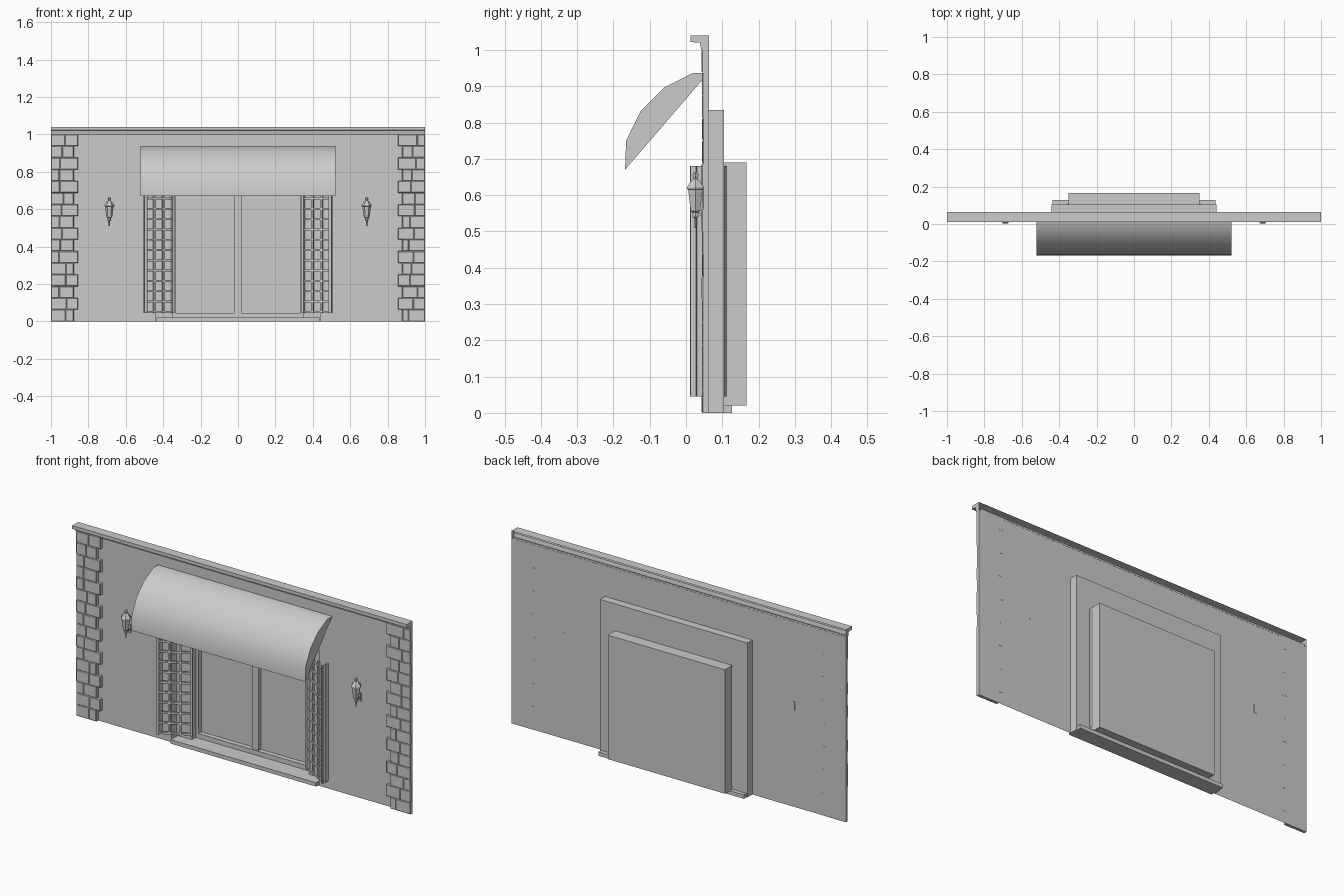
import bpy, bmesh, math, random
from mathutils import Matrix, Vector

if "Cube" in bpy.data.objects:
    bpy.data.objects.remove(bpy.data.objects["Cube"])

random.seed(4)


def finish(name, bm, smooth=None):
    bmesh.ops.recalc_face_normals(bm, faces=bm.faces)
    me = bpy.data.meshes.new(name)
    bm.to_mesh(me)
    bm.free()
    ob = bpy.data.objects.new(name, me)
    bpy.context.collection.objects.link(ob)
    if smooth:
        bpy.context.view_layer.objects.active = ob
        ob.select_set(True)
        bpy.ops.object.shade_smooth_by_angle(angle=math.radians(smooth))
        ob.select_set(False)
    return ob


def add_box(bm, x0, x1, y0, y1, z0, z1, mat=Matrix()):
    m = mat @ Matrix.Translation(((x0 + x1) / 2, (y0 + y1) / 2, (z0 + z1) / 2)) \
        @ Matrix.Diagonal((x1 - x0, y1 - y0, z1 - z0, 1))
    return bmesh.ops.create_cube(bm, size=1, matrix=m)["verts"]


def sweep_x(bm, profile, half):
    """Open (y, z) profile swept along x, with capped ends and an open back."""
    a, b = [[bm.verts.new((s * half, y, z)) for y, z in profile] for s in (-1, 1)]
    for i in range(len(profile) - 1):
        bm.faces.new((a[i], a[i + 1], b[i + 1], b[i]))
    bm.faces.new(a)
    bm.faces.new(b[::-1])


# Wall with a stepped doorway recess: rings of (half width, y, bottom, top)
bm = bmesh.new()
rings = []
for hw, y, z0, z1 in [(.99, .062, 0, 1.01), (.44, .062, 0, .835), (.44, .105, 0, .835),
                      (.35, .105, .02, .69), (.35, .167, .02, .69)]:
    rings.append([bm.verts.new(p) for p in
                  [(-hw, y, z0), (-hw, y, z1), (hw, y, z1), (hw, y, z0)]])
for n, (r, s) in enumerate(zip(rings, rings[1:])):
    for i in range(4):
        if n == 0 and i == 3:
            continue
        j = (i + 1) % 4
        bm.faces.new((r[i], r[j], s[j], s[i]))
bm.faces.new(rings[-1])
finish("wall_with_recess", bm)

# Cornice
bm = bmesh.new()
sweep_x(bm, [(.063, 1.04), (.012, 1.04), (.012, 1.022), (.038, 1.02),
             (.042, 1.0), (.063, 1.0)], 1)
finish("cornice", bm)

# Corner stones: alternating long and short courses, each split at random
bm = bmesh.new()
courses = 16
h = 1.0 / courses
for side in (-1, 1):
    for c in range(courses):
        inner = .855 if c % 2 else .878
        cut = random.uniform(.91, .96)
        for a, b in ((inner, cut), (cut, 1.0)):
            x0, x1 = sorted((side * a, side * b))
            f = .043 + random.uniform(0, .003)
            vs = add_box(bm, x0, x1, f, .063, c * h, (c + 1) * h)
            edges = {e for v in vs for e in v.link_edges
                     if all(w.co.y < .05 for w in e.verts)}
            bmesh.ops.bevel(bm, geom=list(edges), offset=.003, segments=1, affect='EDGES')
finish("corner_stones", bm)

# Awning with faceted curve, open underneath
bm = bmesh.new()
sweep_x(bm, [(.062, .937), (.02, .937), (-.06, .897), (-.125, .832),
             (-.165, .75), (-.168, .67)], .52)
awning = finish("awning", bm, 35)

# Doorstep
bm = bmesh.new()
add_box(bm, -.435, .435, .046, .127, 0, .021)
finish("doorstep", bm)

# Sliding door frame
bm = bmesh.new()
add_box(bm, -.02, .02, .148, .166, .045, .67)
add_box(bm, -.002, .002, .145, .15, .045, .67)
for s in (-1, 1):
    add_box(bm, *sorted((s * .335, s * .35)), .14, .166, .045, .67)
add_box(bm, -.35, .35, .14, .166, .02, .045)
add_box(bm, -.35, .35, .14, .166, .67, .69)
finish("door_frame", bm)

# Lattice shutters, splayed outward from the recess
for side, tag in ((-1, "left"), (1, "right")):
    bm = bmesh.new()
    start, end = Vector((.35, .102, 0)), Vector((.495, .024, 0))
    d = end - start
    L = d.length
    rot = Matrix.Translation(start) @ Matrix.Rotation(math.atan2(d.y, d.x), 4, 'Z')
    for x in (0, L):
        add_box(bm, x - .006, x + .006, -.012, .008, .045, .68, rot)
    for i in (1, 2):
        x = L * i / 3
        add_box(bm, x - .005, x + .005, -.006, .006, .045, .68, rot)
    for i in range(12):
        z = .051 + i * .055
        add_box(bm, 0, L, -.004, .006, z - .005, z + .005, rot)
    # thin stile at the outer edge, square to the wall
    add_box(bm, .492, .5, .012, .06, .045, .68)
    if side < 0:
        bmesh.ops.scale(bm, vec=(-1, 1, 1), verts=bm.verts)
    finish(tag + "_lattice_shutter", bm)

# Wall lanterns: six-sided body, cap, finial and bracket
for side, tag in ((-1, "left"), (1, "right")):
    bm = bmesh.new()
    T = Matrix.Translation((side * .688, .026, 0))
    prof = [(.003, .51), (.004, .535), (.009, .54), (.010, .552), (.015, .556),
            (.023, .615), (.027, .617), (.027, .622), (.012, .642), (.006, .645),
            (.009, .652), (.009, .658), (.003, .664)]
    prev = None
    for r, z in prof:
        ring = [bm.verts.new(T @ Vector((r * math.cos(k * math.pi / 3),
                                         r * math.sin(k * math.pi / 3), z)))
                for k in range(6)]
        if prev:
            for k in range(6):
                bm.faces.new((prev[k], prev[(k + 1) % 6], ring[(k + 1) % 6], ring[k]))
        else:
            bm.faces.new(ring[::-1])
        prev = ring
    bm.faces.new(prev)
    add_box(bm, -.003, .003, 0, .038, .542, .549, T)
    add_box(bm, -.006, .006, .03, .038, .525, .57, T)
    finish(tag + "_lantern", bm)
